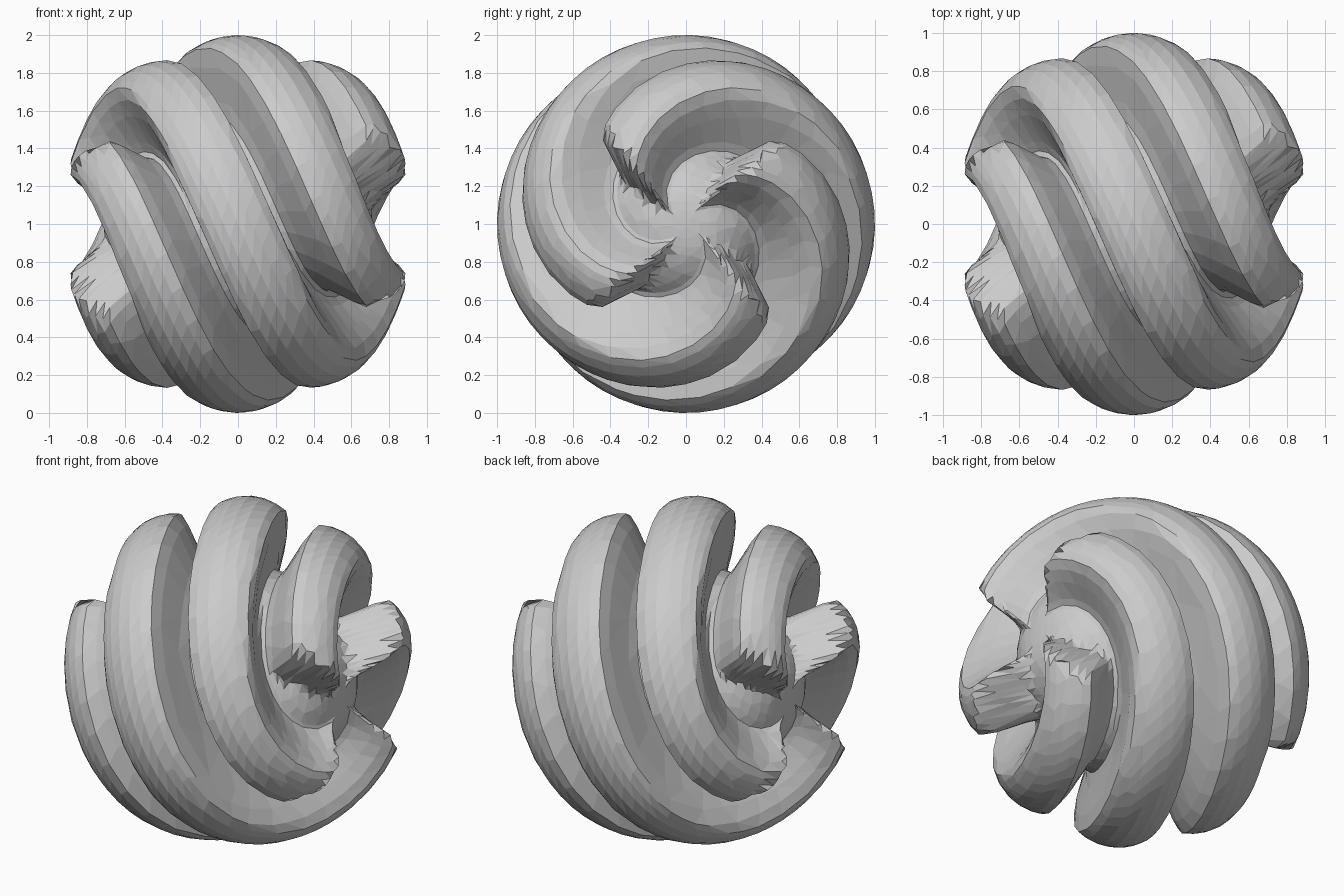
import bpy, bmesh
from math import sin, cos, radians

if "Cube" in bpy.data.objects:
    bpy.data.objects.remove(bpy.data.objects["Cube"])

ARMS = 4
TWIST = 2.25          # degrees of turn about x per degree of latitude
TIP = 139             # turn angle at which each arm ends
# offsets across one arm, in degrees about the axis
ACROSS = [-45, -39, -35, -31, -28, -23, -17, -10, -3, 3, 10, 17, 23, 28, 31, 35, 39]
ROWS = 72


def smooth(a, b, v):
    t = min(max((v - a) / (b - a), 0), 1)
    return t * t * (3 - 2 * t)


def radius(e, lat):
    # mirror the far half so both poles share one rule
    if lat < 0:
        e, lat = -e, -lat
    floor = 0.62 + 0.09 * smooth(35, 80, lat)
    crest = 1 - 0.05 * (e / 30) ** 2
    near_pole = smooth(18, 48, lat)
    if e < 0:   # side facing the pole becomes a long slope
        edge, foot = 27 - 13 * near_pole, 39 + 10 * near_pole
    else:       # steep outer wall
        edge, foot = 28, 38
    h = 1 - smooth(edge, foot, abs(e))
    h *= 1 - smooth(TIP - 7, TIP + 7, e + TWIST * lat)
    return floor + (crest - floor) * h


def point(arm, e, lat):
    r = radius(e, lat)
    phi = radians(90 + 90 * arm + e + TWIST * lat)
    la = radians(lat)
    return (r * sin(la), r * cos(la) * cos(phi), 1 + r * cos(la) * sin(phi))


# ball with spiral arms, lattice follows the twist
bm = bmesh.new()
rings = []
for i in range(1, ROWS):
    lat = -90 + 180 * i / ROWS
    rings.append([bm.verts.new(point(a, e, lat)) for a in range(ARMS) for e in ACROSS])
n = ARMS * len(ACROSS)
for lo, hi in zip(rings, rings[1:]):
    for j in range(n):
        k = (j + 1) % n
        bm.faces.new((lo[j], lo[k], hi[k], hi[j]))
for ring, x in ((rings[0], -0.71), (rings[-1], 0.71)):
    pole = bm.verts.new((x, 0, 1))
    for j in range(n):
        bm.faces.new((ring[j], ring[(j + 1) % n], pole))
bmesh.ops.recalc_face_normals(bm, faces=bm.faces)

mesh = bpy.data.meshes.new("spiral_ball")
bm.to_mesh(mesh)
bm.free()
ball = bpy.data.objects.new("spiral_ball", mesh)
bpy.context.collection.objects.link(ball)

# thin out to uneven flat facets
dec = ball.modifiers.new("facets", 'DECIMATE')
dec.ratio = 0.45
